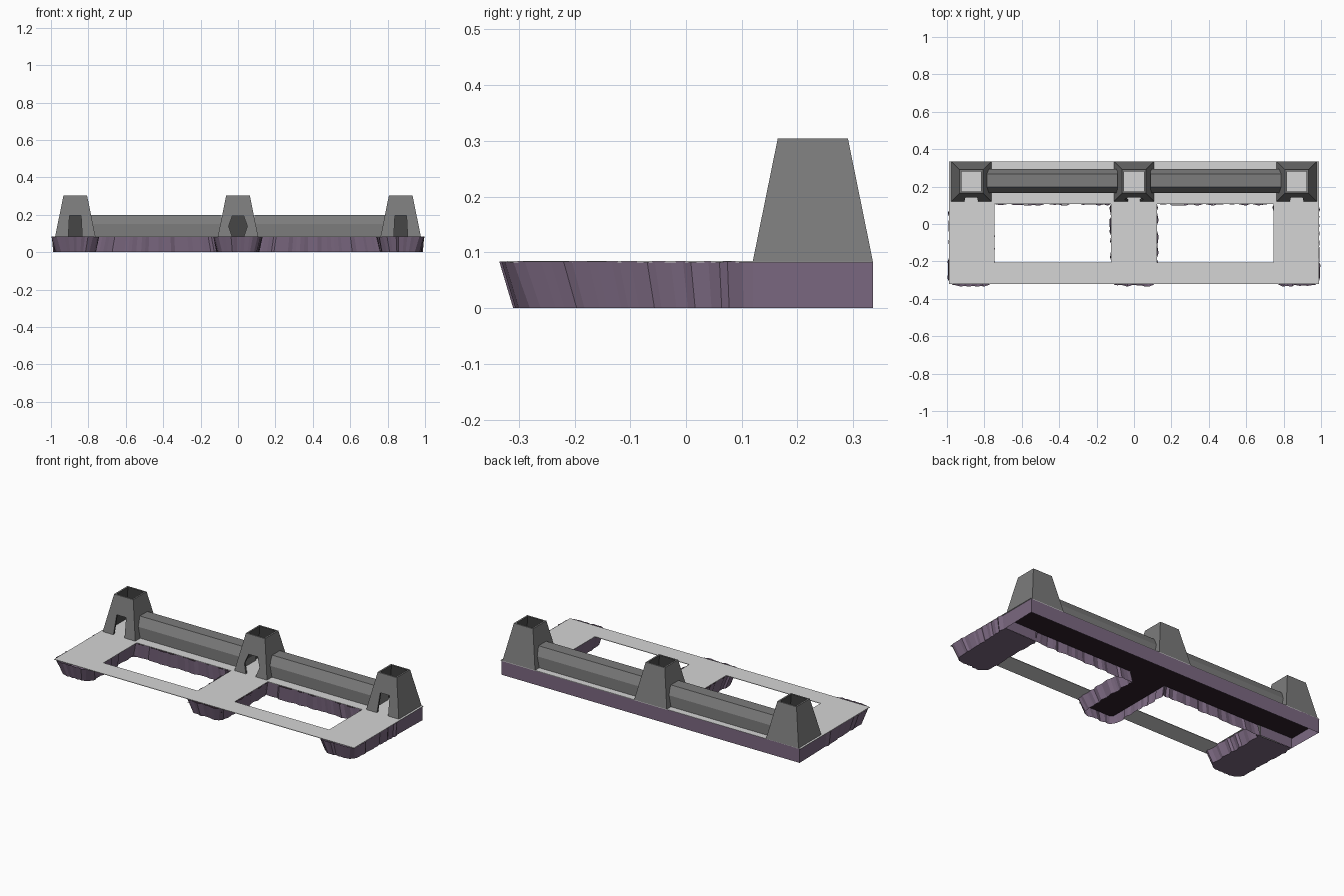
import bpy, bmesh, math, random
from mathutils import Vector

if "Cube" in bpy.data.objects:
    bpy.data.objects.remove(bpy.data.objects["Cube"])
random.seed(4)

DECK, TOP = 0.085, 0.304


def material(name, col):
    m = bpy.data.materials.new(name)
    m.diffuse_color = (*col, 1)
    m.use_nodes = True
    m.node_tree.nodes["Principled BSDF"].inputs["Base Color"].default_value = m.diffuse_color
    return m


LIGHT = material("light_grey_slab", (0.66, 0.66, 0.66))
GREY = material("grey_stone", (0.20, 0.20, 0.20))
DARK = material("dark_grey_inside", (0.075, 0.075, 0.075))
PURPLE = material("purple_rock", (0.20, 0.14, 0.22))
BLACK = material("dark_purple_underside", (0.03, 0.015, 0.025))


def finish(name, bm, *mats, fix=False):
    if fix:
        bmesh.ops.recalc_face_normals(bm, faces=bm.faces)
    me = bpy.data.meshes.new(name)
    bm.to_mesh(me)
    bm.free()
    for m in mats:
        me.materials.append(m)
    ob = bpy.data.objects.new(name, me)
    bpy.context.collection.objects.link(ob)
    return ob


def face(bm, pts, mat=0):
    f = bm.faces.new([bm.verts.new(p) for p in pts])
    f.material_index = mat
    return f


# Deck slab: a grid with two openings, thickened downwards
xs = [-0.99, -0.745, -0.122, 0.122, 0.745, 0.99]
ys = [-0.32, -0.205, 0.108, 0.335]
bm = bmesh.new()
for i in range(5):
    for j in range(3):
        if j == 1 and i in (1, 3):
            continue
        face(bm, [(xs[i], ys[j], DECK), (xs[i + 1], ys[j], DECK),
                  (xs[i + 1], ys[j + 1], DECK), (xs[i], ys[j + 1], DECK)])
bmesh.ops.remove_doubles(bm, verts=bm.verts, dist=1e-4)
deck = finish("deck_slab", bm, LIGHT)
sol = deck.modifiers.new("thickness", "SOLIDIFY")
sol.thickness, sol.offset = 0.003, -1

# Rock base: E-shaped outline, (top x, top y, bottom x, bottom y) for the right half
half = [(0.985, 0.335, 0.985, 0.335), (0.985, 0.12, 0.98, 0.12),
        (0.988, -0.31, 0.965, -0.28), (0.97, -0.325, 0.945, -0.30),
        (0.775, -0.325, 0.795, -0.30), (0.755, -0.31, 0.77, -0.28),
        (0.75, 0.108, 0.77, 0.115), (0.122, 0.108, 0.105, 0.115),
        (0.122, -0.31, 0.10, -0.28), (0.105, -0.325, 0.085, -0.30)]
path = half + [(-a, b, -c, d) for a, b, c, d in reversed(half)]
tops, bots = [], []
bm = bmesh.new()
for k, p in enumerate(path):
    q = path[(k + 1) % len(path)]
    d = Vector((q[0] - p[0], q[1] - p[1]))
    n = Vector((-d.y, d.x)).normalized()
    rough = p[1] < 0.13 and q[1] < 0.13
    steps = max(1, round(d.length / 0.022)) if rough else 1
    for s in range(steps):
        t = s / steps
        if 0 < s:
            t += random.uniform(-0.3, 0.3) / steps
        o = n * (random.choice((0, 0.003, 0.006, 0.01)) if s else 0)
        a = [u + (v - u) * t for u, v in zip(p, q)]
        tops.append(bm.verts.new((a[0] + o.x, a[1] + o.y, DECK - 0.001)))
        bots.append(bm.verts.new((a[2] + o.x, a[3] + o.y, 0)))
for i in range(len(tops)):
    j = (i + 1) % len(tops)
    bm.faces.new((tops[i], tops[j], bots[j], bots[i]))
for s in (-1, 1):
    # closed bottoms and inner walls of the end piers
    f = bm.faces.new([b for b in bots if b.co.x * s > 0.74 and b.co.y < 0.13])
    f.normal_update()
    if f.normal.z > 0:
        f.normal_flip()
    w = [(s * 0.77, 0.117, 0), (s * 0.77, 0.117, DECK - 0.003),
         (s * 0.98, 0.12, DECK - 0.003), (s * 0.98, 0.12, 0)]
    face(bm, w if s > 0 else w[::-1])
finish("rock_base", bm, PURPLE)

# Dark ceiling inside the hollow back bar and middle pier
bm = bmesh.new()
for x, y0, y1 in ((0.982, 0.113, 0.334), (0.113, -0.315, 0.113)):
    face(bm, [(-x, y0, 0.06), (-x, y1, 0.06), (x, y1, 0.06), (x, y0, 0.06)])
finish("hollow_ceiling", bm, BLACK)


# Hollow tapered tower with a doorway notched into its front wall
YC = 0.2275


def tower(name, cx, door):
    bm = bmesh.new()

    def ring(hb, ht, z0, z1, sx):
        lo = [(cx + a * hb, YC + b * hb, z0) for a, b in sx]
        hi = [(cx + a * ht, YC + b * ht, z1) for a, b in sx]
        return lo, hi

    sq = [(-1, -1), (1, -1), (1, 1), (-1, 1)]
    jambs = []
    rims = []
    for mat, hb, ht in ((0, 0.1075, 0.063), (1, 0.0955, 0.053)):
        lo, hi = ring(hb, ht, DECK, TOP, sq)
        rims.append((lo, hi))
        slope = (hb - ht) / (TOP - DECK)
        notch = [(cx + x, YC - hb + (z - DECK) * slope, z) for x, z in door]
        jambs.append(notch)
        polys = [[lo[0]] + notch + [lo[1], hi[1], hi[0]]]
        polys += [[lo[i], lo[(i + 1) % 4], hi[(i + 1) % 4], hi[i]] for i in (1, 2, 3)]
        for p in polys:
            face(bm, p if mat == 0 else p[::-1], mat)
    o, n = rims[0][1], rims[1][1]
    for i in range(4):
        j = (i + 1) % 4
        face(bm, [o[i], o[j], n[j], n[i]])
    a, b = jambs
    for i in range(len(a) - 1):
        face(bm, [a[i], b[i], b[i + 1], a[i + 1]], 1)
    bmesh.ops.remove_doubles(bm, verts=bm.verts, dist=1e-5)
    bmesh.ops.triangulate(bm, faces=[f for f in bm.faces if len(f.verts) > 4])
    finish(name, bm, GREY, DARK)


plain = [(-0.037, DECK), (-0.031, 0.197), (0.031, 0.197), (0.037, DECK)]
arch = [(-0.032, DECK), (-0.05, 0.14), (-0.03, 0.195), (0.03, 0.195),
        (0.05, 0.14), (0.032, DECK)]
tower("left_tower", -0.87, plain)
tower("middle_tower", 0, arch)
tower("right_tower", 0.87, plain)

# Parapet beams between the towers, with chamfered tops
section = [(0.167, DECK), (0.167, 0.15), (0.197, 0.2), (0.268, 0.2),
           (0.295, 0.15), (0.295, DECK)]
for side, s in (("left", -1), ("right", 1)):
    bm = bmesh.new()
    f = face(bm, [(s * 0.088, y, z) for y, z in section])
    ext = bmesh.ops.extrude_face_region(bm, geom=[f], use_keep_orig=True)
    vs = [g for g in ext["geom"] if isinstance(g, bmesh.types.BMVert)]
    bmesh.ops.translate(bm, verts=vs, vec=(s * 0.70, 0, 0))
    finish(side + "_parapet", bm, GREY, fix=True)
